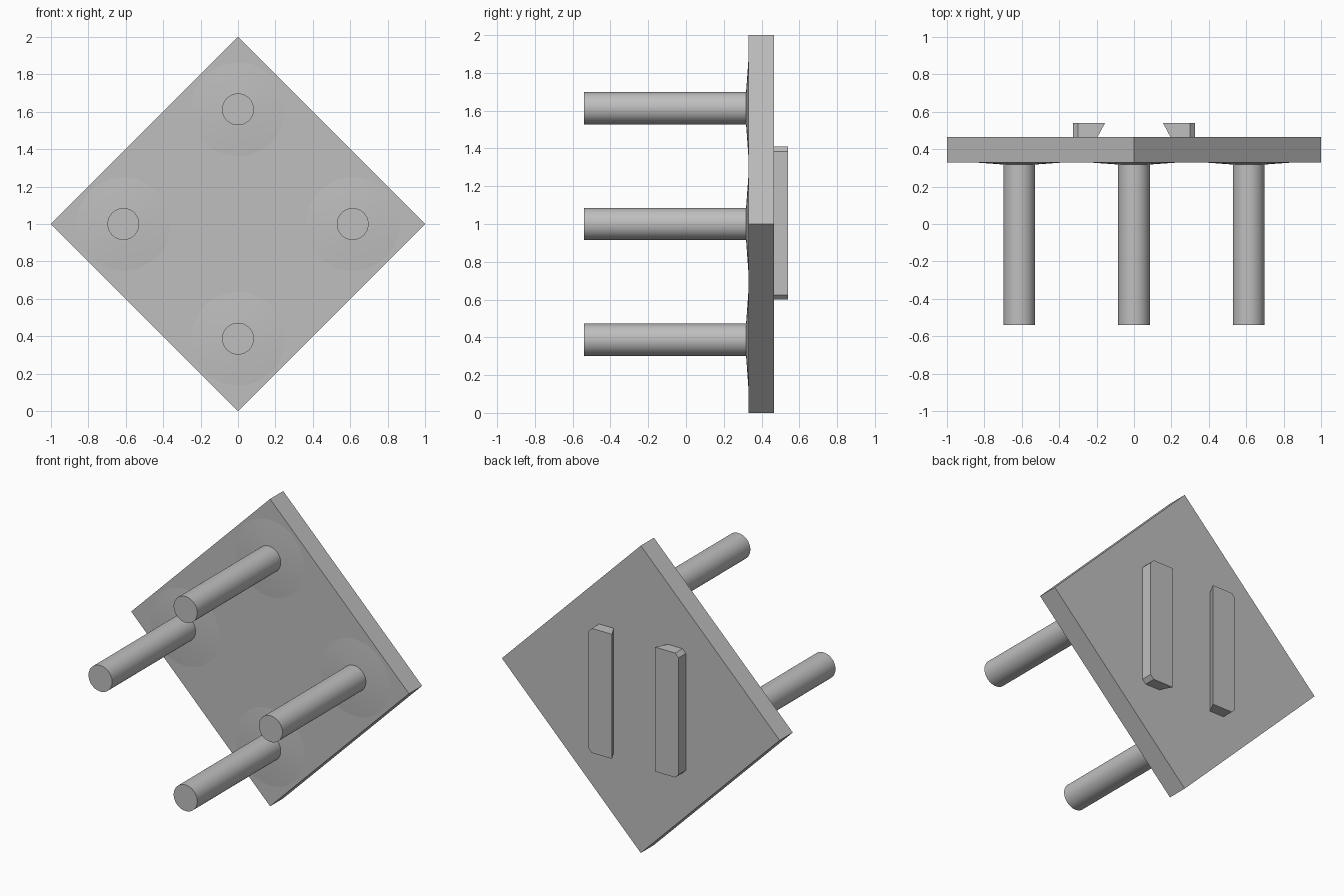
import bpy
import bmesh
import math
from mathutils import Matrix, Vector

if "Cube" in bpy.data.objects:
    bpy.data.objects.remove(bpy.data.objects["Cube"], do_unlink=True)

grey = bpy.data.materials.new("plain_grey")
grey.use_nodes = True
grey.diffuse_color = (0.52, 0.52, 0.52, 1)
grey.node_tree.nodes["Principled BSDF"].inputs["Base Color"].default_value = grey.diffuse_color

PLATE_FRONT, PLATE_BACK = 0.33, 0.465
PEG_RADIUS, PEG_OFFSET = 0.085, 0.613


def add_object(name, bm, smooth=False):
    bmesh.ops.recalc_face_normals(bm, faces=bm.faces)
    mesh = bpy.data.meshes.new(name)
    bm.to_mesh(mesh)
    bm.free()
    mesh.materials.append(grey)
    obj = bpy.data.objects.new(name, mesh)
    bpy.context.collection.objects.link(obj)
    if smooth:
        bpy.ops.object.select_all(action='DESELECT')
        obj.select_set(True)
        bpy.context.view_layer.objects.active = obj
        bpy.ops.object.shade_smooth_by_angle(angle=math.radians(30))
    return obj


def loft(name, start, end):
    """Join two (x, z) outlines, each given with its y, into a solid."""
    bm = bmesh.new()
    rings = [[bm.verts.new((x, y, z)) for x, z in pts] for pts, y in (start, end)]
    for ring in rings:
        bm.faces.new(ring)
    n = len(rings[0])
    for i in range(n):
        j = (i + 1) % n
        bm.faces.new((rings[0][i], rings[0][j], rings[1][j], rings[1][i]))
    return add_object(name, bm)


def round_bar(name, x, z, back, front, r_back, r_front):
    """Round solid running along y."""
    bm = bmesh.new()
    place = Matrix.Translation(Vector((x, (back + front) / 2, z))) @ Matrix.Rotation(math.pi / 2, 4, 'X')
    bmesh.ops.create_cone(bm, cap_ends=True, segments=48, radius1=r_back,
                          radius2=r_front, depth=back - front, matrix=place)
    return add_object(name, bm, smooth=True)


# Square plate standing on one corner
diamond = [(0, 0), (1, 1), (0, 2), (-1, 1)]
loft("plate", (diamond, PLATE_FRONT), (diamond, PLATE_BACK))

# Four pegs, each rising from a very shallow swelling of the plate
for name, dx, dz in (("top", 0, 1), ("bottom", 0, -1), ("left", 1, 0), ("right", -1, 0)):
    x, z = dx * PEG_OFFSET, 1 + dz * PEG_OFFSET
    round_bar(name + "_peg", x, z, PLATE_FRONT + 0.02, -0.54, PEG_RADIUS, PEG_RADIUS)
    round_bar(name + "_peg_flare", x, z, PLATE_FRONT, 0.318, 0.25, PEG_RADIUS)


# Two upright rails on the back: undercut inside, clipped corners outside
def rail_outline(side, inner):
    outer, low, high, clip = 0.325, 0.6, 1.41, 0.025
    pts = [(inner, low), (outer - clip, low), (outer, low + clip),
           (outer, high - clip), (outer - clip, high), (inner, high)]
    return [(side * x, z) for x, z in pts]


for name, side in (("left_rail", 1), ("right_rail", -1)):
    loft(name, (rail_outline(side, 0.195), PLATE_BACK), (rail_outline(side, 0.155), 0.54))
